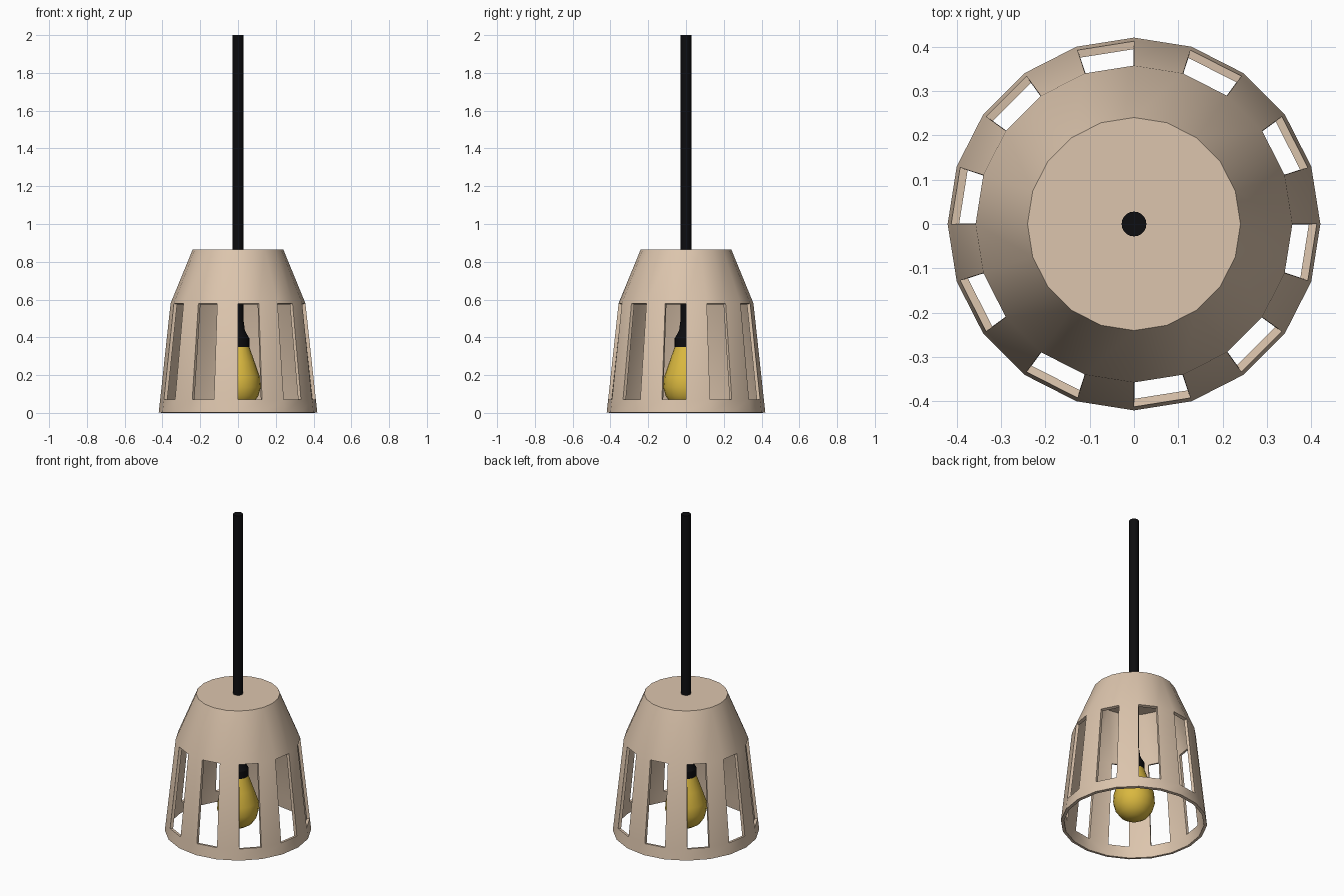
import bpy, bmesh, math

if "Cube" in bpy.data.objects:
    bpy.data.objects.remove(bpy.data.objects["Cube"])


def material(name, rgb):
    m = bpy.data.materials.new(name)
    m.diffuse_color = (*rgb, 1)
    m.use_nodes = True
    m.node_tree.nodes["Principled BSDF"].inputs["Base Color"].default_value = m.diffuse_color
    return m


BEIGE = material("warm beige", (0.72, 0.56, 0.42))
BLACK = material("black", (0.004, 0.004, 0.005))
YELLOW = material("bulb yellow", (0.70, 0.48, 0.05))


def lathe(name, profile, sides, mat, skip=None, thickness=0):
    """Revolve (radius, z) points listed bottom to top; radius 0 makes a pole."""
    bm = bmesh.new()
    rings = []
    for r, z in profile:
        if r == 0:
            rings.append([bm.verts.new((0, 0, z))] * sides)
        else:
            rings.append([bm.verts.new((r * math.cos(2 * math.pi * i / sides),
                                        r * math.sin(2 * math.pi * i / sides), z))
                          for i in range(sides)])
    for k in range(len(rings) - 1):
        lo, hi = rings[k], rings[k + 1]
        for i in range(sides):
            if skip and skip(k, i):
                continue
            j = (i + 1) % sides
            bm.faces.new(list(dict.fromkeys((lo[i], lo[j], hi[j], hi[i]))))
    # flat caps: always on top, below only for solid parts
    if profile[-1][0] > 0:
        bm.faces.new(rings[-1])
    if profile[0][0] > 0 and not thickness:
        bm.faces.new(rings[0][::-1])
    me = bpy.data.meshes.new(name)
    bm.to_mesh(me)
    bm.free()
    ob = bpy.data.objects.new(name, me)
    bpy.context.collection.objects.link(ob)
    me.materials.append(mat)
    bpy.ops.object.select_all(action='DESELECT')
    ob.select_set(True)
    bpy.context.view_layer.objects.active = ob
    if thickness:
        mod = ob.modifiers.new("wall", 'SOLIDIFY')
        mod.thickness = thickness
        mod.offset = -1
        mod.use_even_offset = True
        bpy.ops.object.modifier_apply(modifier=mod.name)
    bpy.ops.object.shade_smooth_by_angle(angle=math.radians(30))
    return ob


# Shade: twenty sides, every other facet of the middle band open
lathe("shade", [(0.42, 0.002), (0.412, 0.072), (0.357, 0.58), (0.24, 0.865)],
      20, BEIGE, skip=lambda k, i: k == 1 and i % 2 == 1, thickness=0.018)

# Hanging cord running down through the shade top
lathe("cord", [(0.028, 0.44), (0.028, 2.0)], 20, BLACK)

# Flared bulb socket
lathe("socket", [(0.06, 0.35), (0.06, 0.395), (0.045, 0.42), (0.036, 0.44),
                 (0.031, 0.48)], 20, BLACK)

# Pear-shaped bulb
lathe("bulb", [(0, 0.022), (0.045, 0.03), (0.082, 0.053), (0.108, 0.09),
               (0.12, 0.135), (0.116, 0.19), (0.088, 0.27), (0.059, 0.352)],
      20, YELLOW)
